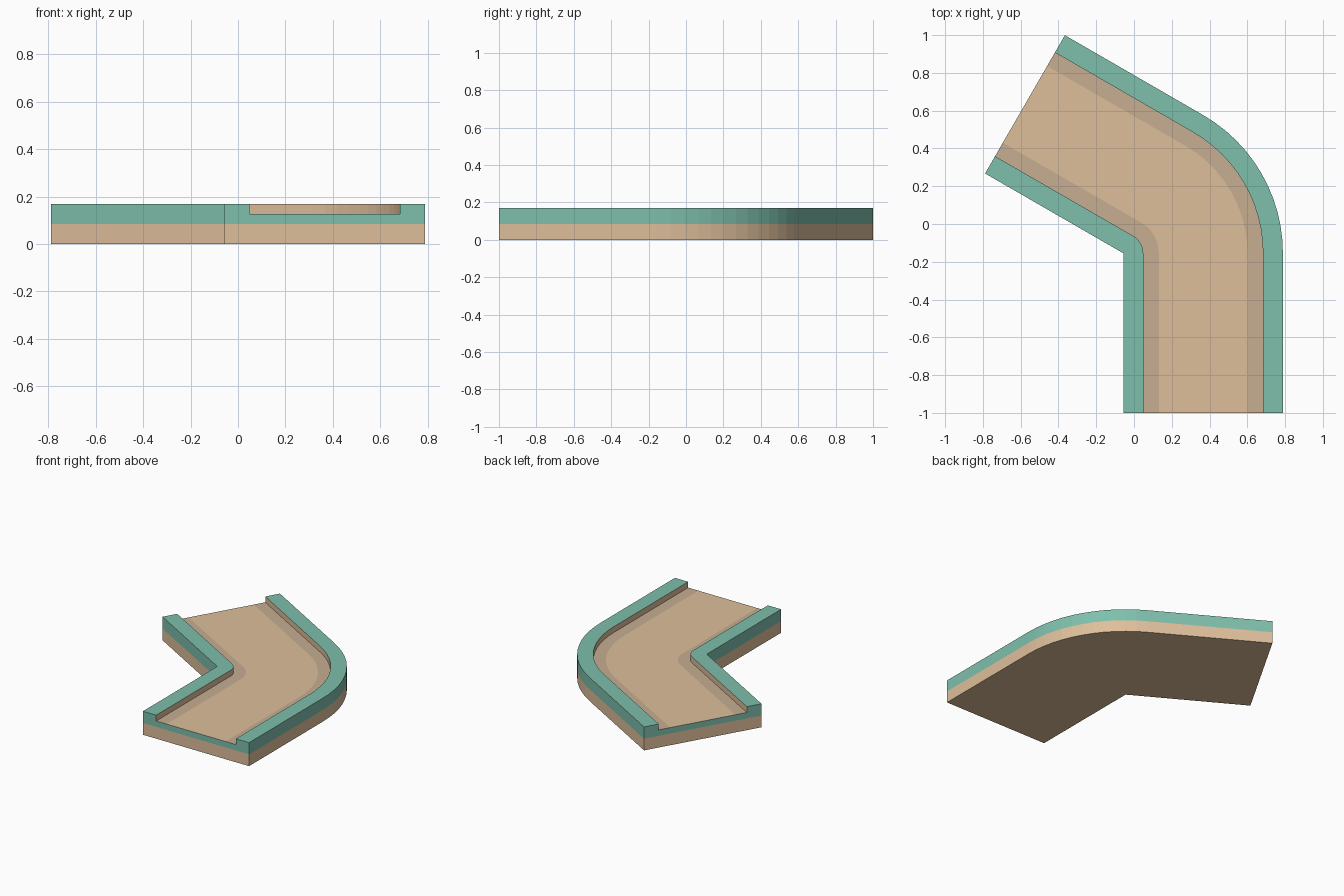
import bpy, bmesh, math

if "Cube" in bpy.data.objects:
    bpy.data.objects.remove(bpy.data.objects["Cube"])

W = 0.845                # track width, also the length of each straight leg
H = W / 5                # full height
CX, CY = -0.0566, -0.155   # pivot of the bend (sharp inside corner)
WALL, STRIP = 0.1056, 0.188
FLOOR, SPLIT = 0.127, H / 2
BEND, STEPS = math.radians(60), 12


def material(name, rgb):
    m = bpy.data.materials.new(name)
    m.diffuse_color = (*rgb, 1)
    m.use_nodes = True
    m.node_tree.nodes["Principled BSDF"].inputs["Base Color"].default_value = m.diffuse_color
    return m


TAN, TEAL, SHADE = 0, 1, 2
mats = [material("tan", (0.73, 0.52, 0.33)),
        material("teal", (0.21, 0.52, 0.41)),
        material("dark_tan", (0.57, 0.42, 0.285))]

# Cross-section: distance from pivot, height, material of the side that follows
profile = [
    (0, 0, TAN), (W, 0, TAN), (W, SPLIT, TEAL), (W, H, TEAL),
    (W - WALL, H, TAN), (W - WALL, FLOOR, SHADE), (W - STRIP, FLOOR, TAN),
    (STRIP, FLOOR, SHADE), (WALL, FLOOR, TAN), (WALL, H, TEAL),
    (0, H, TEAL), (0, SPLIT, TAN),
]

# Stations along the path: bend angle and straight offset
stations = [(0, -W)] + [(BEND * i / STEPS, 0) for i in range(STEPS + 1)] + [(BEND, W)]

bm = bmesh.new()
rings = []
for a, s in stations:
    c, n = math.cos(a), math.sin(a)
    rings.append([bm.verts.new((CX + r * c - s * n, CY + r * n + s * c, z))
                  for r, z, _ in profile])

# Swept sides
count = len(profile)
for r0, r1 in zip(rings, rings[1:]):
    for i in range(count):
        j = (i + 1) % count
        f = bm.faces.new((r0[i], r0[j], r1[j], r1[i]))
        f.material_index = profile[i][2]

# End caps: tan lower half, teal upper half
for ring in (rings[0], rings[-1]):
    bm.faces.new([ring[i] for i in (0, 1, 2, 11)]).material_index = TAN
    bm.faces.new(ring[2:]).material_index = TEAL

# Collapse the inside corner to a sharp edge
bmesh.ops.remove_doubles(bm, verts=bm.verts[:], dist=1e-4)
bmesh.ops.recalc_face_normals(bm, faces=bm.faces[:])

mesh = bpy.data.meshes.new("curved_track")
bm.to_mesh(mesh)
bm.free()
for m in mats:
    mesh.materials.append(m)
bpy.context.collection.objects.link(bpy.data.objects.new("curved_track", mesh))
